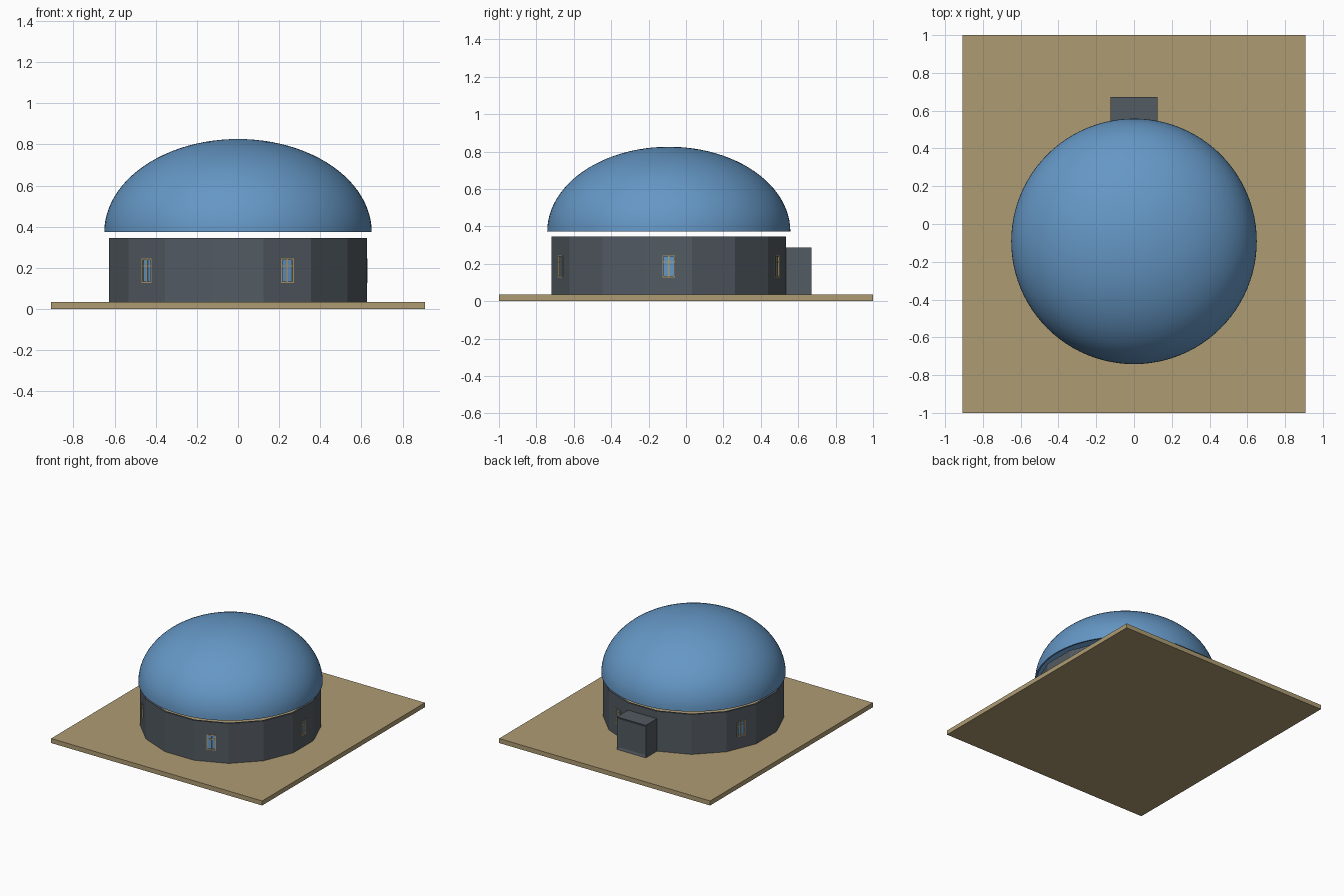
import bpy, bmesh, math
from mathutils import Matrix, Vector

if "Cube" in bpy.data.objects:
    bpy.data.objects.remove(bpy.data.objects["Cube"])

CY = -0.092                 # centre of the round building
APO = 0.627                 # distance from centre to each flat wall
GROUND, WALL_TOP = 0.035, 0.345
RIM, DOME_TOP, DOME_R = 0.373, 0.826, 0.65
WALL_T = 0.014


def material(name, rgb):
    m = bpy.data.materials.new(name)
    m.diffuse_color = (*rgb, 1)
    m.use_nodes = True
    m.node_tree.nodes["Principled BSDF"].inputs["Base Color"].default_value = m.diffuse_color
    return m


BLUE = material("dome blue", (0.13, 0.31, 0.56))
TAN = material("sand tan", (0.42, 0.33, 0.17))
GREY = material("slate grey", (0.085, 0.103, 0.122))


def finish(bm, name, mat):
    bmesh.ops.recalc_face_normals(bm, faces=bm.faces)
    me = bpy.data.meshes.new(name)
    bm.to_mesh(me)
    bm.free()
    ob = bpy.data.objects.new(name, me)
    bpy.context.collection.objects.link(ob)
    me.materials.append(mat)
    return ob


def add_box(bm, lo, hi, mtx=Matrix()):
    lo, hi = Vector(lo), Vector(hi)
    bmesh.ops.create_cube(bm, size=1, matrix=mtx @ Matrix.Translation((lo + hi) / 2)
                          @ Matrix.Diagonal((*(hi - lo), 1)))


def lathe(name, profile, sides, mat, phase=0.0):
    """Closed (radius, z) profile spun round the building centre."""
    bm = bmesh.new()
    rings = []
    for r, z in profile:
        n = 1 if r < 1e-6 else sides
        rings.append([bm.verts.new((r * math.sin(phase + math.tau * i / sides),
                                    CY - r * math.cos(phase + math.tau * i / sides), z))
                      for i in range(n)])
    for a, b in zip(rings, rings[1:] + rings[:1]):
        if len(a) == 1 and len(b) == 1:
            continue
        for i in range(sides):
            j = (i + 1) % sides
            vs = [a[i % len(a)], a[j % len(a)], b[j % len(b)], b[i % len(b)]]
            bm.faces.new(list(dict.fromkeys(vs)))
    return finish(bm, name, mat)


# ground slab
bm = bmesh.new()
add_box(bm, (-0.908, -1, 0), (0.908, 1, GROUND))
finish(bm, "ground_slab", TAN)

# sixteen-sided thin wall, a flat side facing the front
half = math.pi / 16
ro, ri = APO / math.cos(half), (APO - WALL_T) / math.cos(half)
wall = lathe("round_wall", [(ro, GROUND), (ro, WALL_TOP), (ri, WALL_TOP), (ri, GROUND)],
             16, GREY, half)

# floating dome shell
N = 24
def arc(r, h):
    return [(r * math.cos(math.pi / 2 * i / N) if i < N else 0.0,
             RIM + h * math.sin(math.pi / 2 * i / N)) for i in range(N + 1)]
H = DOME_TOP - RIM
dome = lathe("dome", arc(DOME_R, H) + arc(DOME_R - 0.012, H - 0.012)[::-1], 96, BLUE)
bpy.context.view_layer.objects.active = dome
dome.select_set(True)
bpy.ops.object.shade_smooth_by_angle(angle=math.radians(35))

# windows on every third wall side from the entrance
W, Z0, Z1, BAR = 0.034, 0.127, 0.245, 0.007
OUT, INN = -APO - 0.003, -APO + WALL_T + 0.002
holes, frames, glass = bmesh.new(), bmesh.new(), bmesh.new()
for deg in (-112.5, -45, 22.5, 90, 157.5):
    m = Matrix.Translation((0, CY, 0)) @ Matrix.Rotation(math.radians(deg), 4, 'Z')
    add_box(holes, (-W + 0.002, -APO - 0.05, Z0 + 0.002), (W - 0.002, -APO + 0.05, Z1 - 0.002), m)
    for x in (-W, W - BAR):
        add_box(frames, (x, OUT, Z0), (x + BAR, INN, Z1), m)
    for z in (Z0, Z1 - BAR):
        add_box(frames, (-W + BAR, OUT, z), (W - BAR, INN, z + BAR), m)
    # upright and cross bar
    add_box(frames, (-0.003, -APO + 0.001, Z0 + BAR), (0.003, INN, Z1 - BAR), m)
    add_box(frames, (-W + BAR, -APO + 0.002, 0.206), (W - BAR, INN - 0.001, 0.212), m)
    add_box(glass, (-W + BAR, -APO + 0.006, Z0 + BAR), (W - BAR, -APO + 0.010, Z1 - BAR), m)
finish(frames, "window_frames", TAN)
finish(glass, "window_panes", BLUE)
cutter = finish(holes, "window_cutter", GREY)
cutter.hide_render = True
cutter.hide_set(True)
cut = wall.modifiers.new("window_openings", 'BOOLEAN')
cut.operation = 'DIFFERENCE'
cut.solver = 'EXACT'
cut.object = cutter

# entrance porch at the back with a shallow recessed door
bm = bmesh.new()
add_box(bm, (-0.125, 0.525, GROUND), (0.125, 0.672, 0.288))
bm.faces.ensure_lookup_table()
door = max(bm.faces, key=lambda f: f.calc_center_median().y)
bmesh.ops.inset_region(bm, faces=[door], thickness=0.025, depth=0)
bmesh.ops.translate(bm, verts=door.verts, vec=(0, -0.006, 0))
finish(bm, "entrance_porch", GREY)
